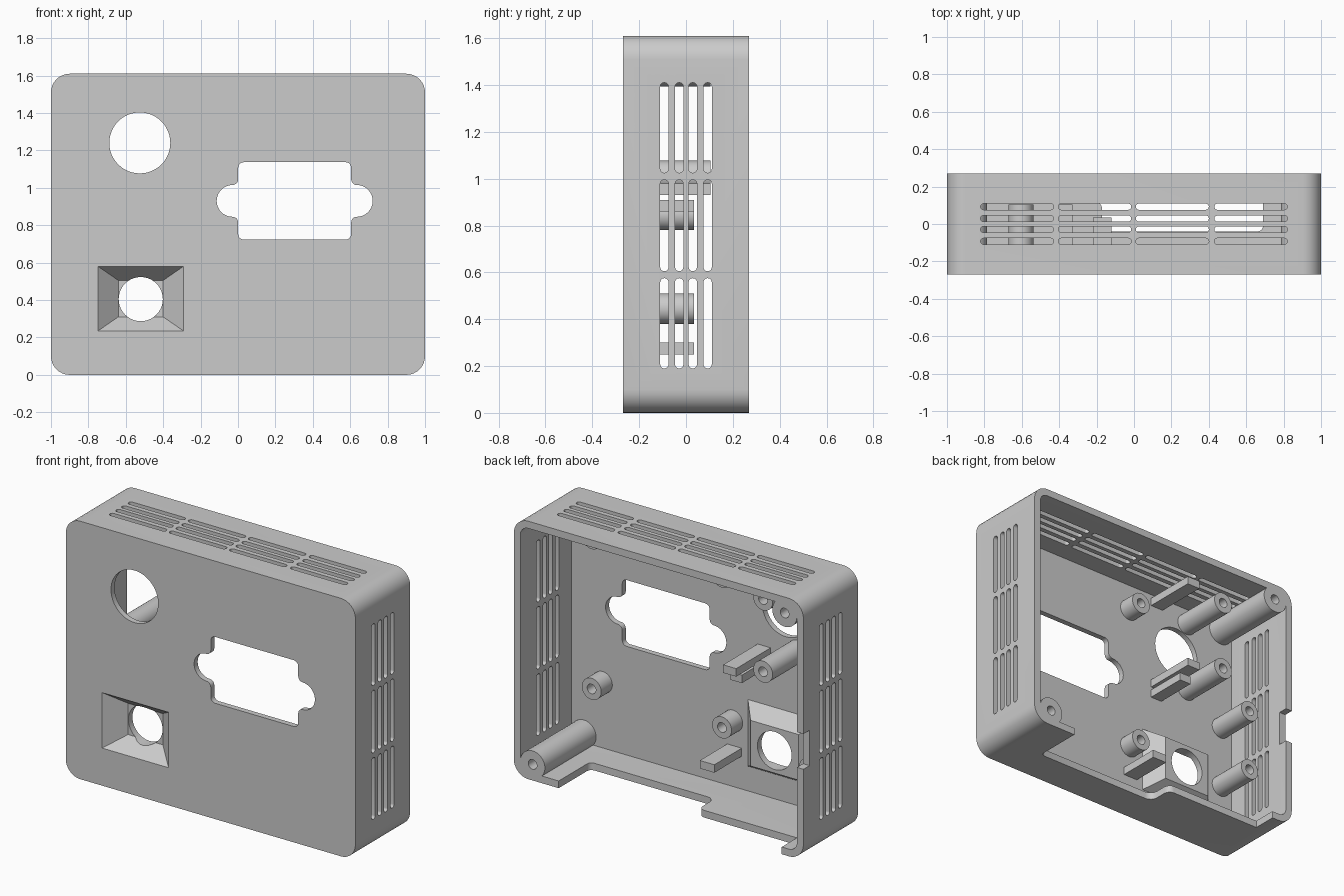
import bpy, bmesh
from math import cos, sin, radians

if "Cube" in bpy.data.objects:
    bpy.data.objects.remove(bpy.data.objects["Cube"])

W, H, D = 1.0, 1.61, 0.27      # half width, height, half depth
WALL, INNER = 0.045, -0.235    # side wall thickness, inside face of the front


def arc(cx, cy, r, a0, a1, n=8):
    return [(cx + r * cos(radians(a0 + (a1 - a0) * i / n)),
             cy + r * sin(radians(a0 + (a1 - a0) * i / n))) for i in range(n + 1)]


def circle(cx, cy, r, n=40):
    return arc(cx, cy, r, 0, 360, n)[:-1]


def rounded(x0, x1, y0, y1, r, n=8):
    return (arc(x1 - r, y1 - r, r, 0, 90, n) + arc(x0 + r, y1 - r, r, 90, 180, n) +
            arc(x0 + r, y0 + r, r, 180, 270, n) + arc(x1 - r, y0 + r, r, 270, 360, n))


def rect(x0, x1, y0, y1):
    return [(x0, y0), (x1, y0), (x1, y1), (x0, y1)]


PLACE = {'X': lambda a, b, t: (t, a, b),
         'Y': lambda a, b, t: (a, t, b),
         'Z': lambda a, b, t: (a, b, t)}


def add_loft(bm, loop_a, loop_b, t0, t1, axis='Y'):
    f = PLACE[axis]
    va = [bm.verts.new(f(a, b, t0)) for a, b in loop_a]
    vb = [bm.verts.new(f(a, b, t1)) for a, b in loop_b]
    n = len(va)
    bm.faces.new(va)
    bm.faces.new(vb[::-1])
    for i in range(n):
        j = (i + 1) % n
        bm.faces.new((va[j], va[i], vb[i], vb[j]))


def finish(name, bm):
    bmesh.ops.recalc_face_normals(bm, faces=bm.faces)
    me = bpy.data.meshes.new(name)
    bm.to_mesh(me)
    bm.free()
    ob = bpy.data.objects.new(name, me)
    bpy.context.collection.objects.link(ob)
    return ob


def loft(name, loop_a, loop_b, t0, t1, axis='Y'):
    bm = bmesh.new()
    add_loft(bm, loop_a, loop_b, t0, t1, axis)
    return finish(name, bm)


def prism(name, loop, t0, t1, axis='Y'):
    return loft(name, loop, loop, t0, t1, axis)


def select(ob):
    bpy.ops.object.select_all(action='DESELECT')
    ob.select_set(True)
    bpy.context.view_layer.objects.active = ob


def combine(ob, tool, op='DIFFERENCE'):
    tool.hide_render = True
    mod = ob.modifiers.new("bool", 'BOOLEAN')
    mod.operation, mod.object, mod.solver = op, tool, 'EXACT'
    select(ob)
    bpy.ops.object.modifier_apply(modifier=mod.name)
    bpy.data.objects.remove(tool)


def smooth(ob):
    select(ob)
    bpy.ops.object.shade_smooth_by_angle(angle=radians(25))


def post(name, x, z, r, y_end, hole=0.03, n=32):
    # hollow screw post growing from the front panel
    bm = bmesh.new()
    rings = [[bm.verts.new((a, y, b)) for a, b in circle(x, z, rad, n)]
             for rad, y in ((r, INNER - 0.015), (r, y_end), (hole, y_end), (hole, INNER - 0.015))]
    for k in range(4):
        p, q = rings[k], rings[(k + 1) % 4]
        for i in range(n):
            j = (i + 1) % n
            bm.faces.new((p[i], p[j], q[j], q[i]))
    smooth(finish(name, bm))


# shell: rounded box, open at the back
shell = prism("shell", rounded(-W, W, 0, H, 0.1), -D, D)
combine(shell, prism("cavity", rounded(-W + WALL, W - WALL, WALL, H - WALL, 0.055), INNER, D + 0.1))

# tapered socket recess at the lower left of the front
combine(shell, loft("socket_boss", rect(-0.79, -0.25, 0.19, 0.625),
                    rect(-0.685, -0.355, 0.265, 0.55), -0.25, -0.13), 'UNION')
combine(shell, loft("socket_recess", rect(-0.76, -0.28, 0.227, 0.588),
                    rect(-0.64, -0.40, 0.31, 0.505), -0.28, -0.17))
combine(shell, prism("socket_hole", circle(-0.52, 0.405, 0.118), -0.262, 0.0))

# round front hole
combine(shell, prism("round_hole", circle(-0.525, 1.24, 0.163, 48), -0.4, -0.1))

# connector opening with an ear at each end, from one mirrored quarter
q = (arc(0.332, 0, 0.085, 0, 90, 10) + arc(0.332, 0.115, 0.03, 270, 180, 5)[1:] +
     arc(0.272, 0.177, 0.03, 0, 90, 5))
half = q + [(-a, b) for a, b in q[::-1]]
outline = half + [(a, -b) for a, b in half[::-1][1:-1]]
combine(shell, prism("connector_hole", [(a + 0.303, b + 0.93) for a, b in outline], -0.4, -0.1))

# vents: both sides and the top
bm = bmesh.new()
for y in (-0.0925, -0.029, 0.029, 0.0925):
    for z0, z1 in ((0.19, 0.575), (0.605, 0.995), (1.025, 1.41)):
        for s in (-1, 1):
            add_loft(bm, *[rounded(y - 0.0175, y + 0.0175, z0, z1, 0.0165, 5)] * 2,
                     s * 0.9, s * 1.1, 'X')
    for x0 in (-0.82, -0.405, 0.01, 0.43):
        add_loft(bm, *[rounded(x0, x0 + 0.39, y - 0.0165, y + 0.0165, 0.016, 5)] * 2,
                 1.5, 1.7, 'Z')
combine(shell, finish("vent_cutters", bm))

# stepped cutout in the back of the floor, shallow notch in the left wall
cut = ([(0.69, 0.4)] + arc(0.66, -0.01, 0.03, 0, -90, 4) + arc(-0.12, 0.01, 0.05, 270, 180, 4) +
       arc(-0.21, 0.08, 0.04, 0, 90, 4) + [(-0.85, 0.12), (-0.85, 0.4)])
combine(shell, prism("floor_cutter", cut, -0.1, 0.07, 'Z'))
combine(shell, prism("wall_cutter", rect(0.21, 0.4, 0.57, 0.79), -1.1, -0.9, 'X'))
smooth(shell)

# case screw posts in opposite corners
post("case_post_low", 0.87, 0.1, 0.085, D)
post("case_post_high", -0.87, H - 0.1, 0.085, D)

# short board bosses round the connector
for x in (-0.16, 0.74):
    for z in (0.455, 1.395):
        post("board_boss", x, z, 0.067, -0.125)

# long posts by the round hole, medium posts by the socket
for z in (1.01, 1.46):
    post("long_post", -0.605, z, 0.067, 0.105)
for z in (0.445, 0.845):
    post("medium_post", -0.87, z, 0.065, 0.035)

# support bars
for name, x0, x1, z0, z1, y1 in (("lower_bar", -0.22, -0.12, 0.25, 0.30, 0.035),
                                 ("middle_bar", -0.42, -0.33, 0.93, 0.98, 0.105),
                                 ("middle_bar_step", -0.41, -0.33, 0.86, 0.91, 0.035),
                                 ("upper_bar", -0.42, -0.33, 1.49, 1.54, 0.105)):
    prism(name, rect(x0, x1, z0, z1), INNER - 0.015, y1)
